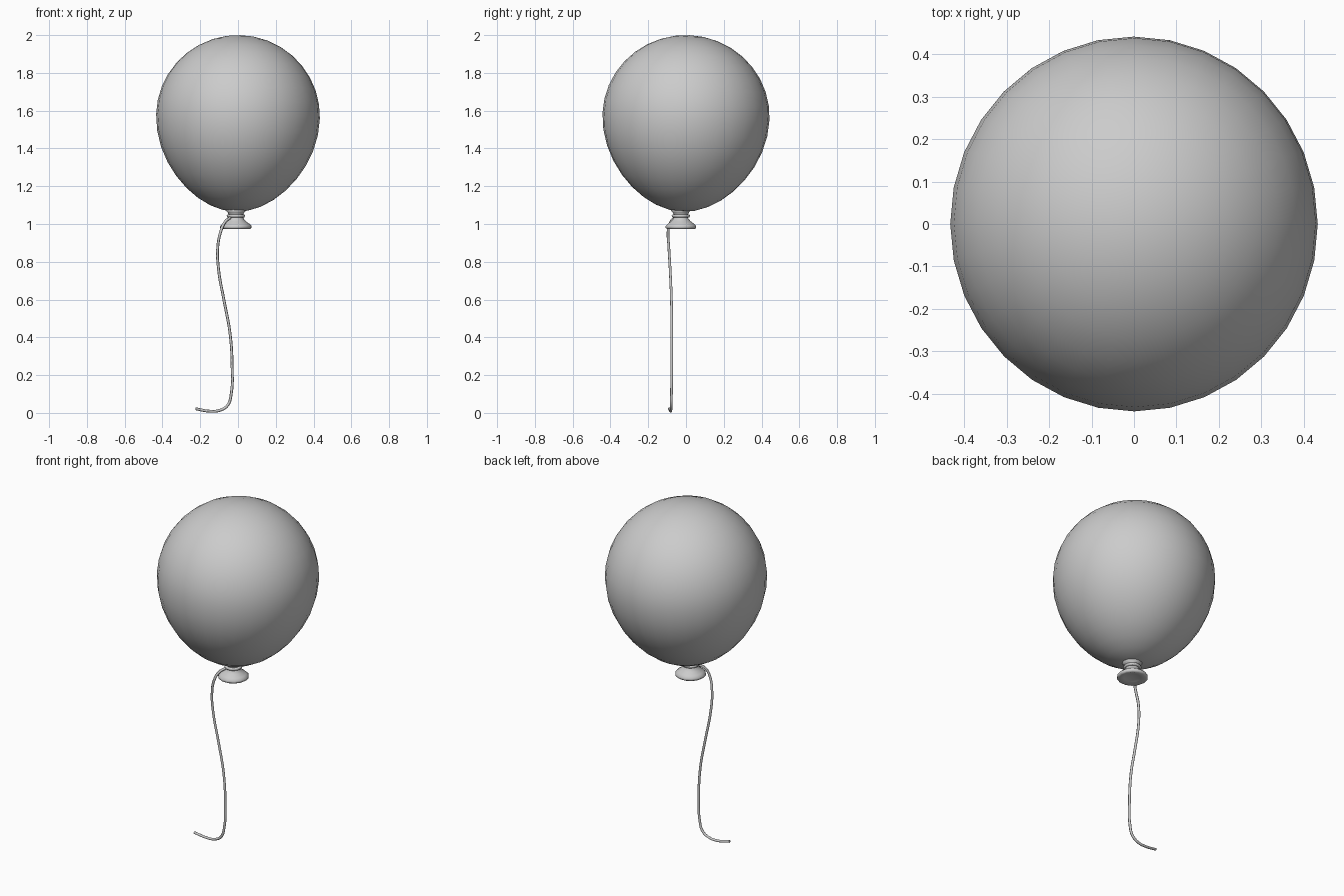
import bpy, math
from mathutils import Matrix, Vector

if "Cube" in bpy.data.objects:
    bpy.data.objects.remove(bpy.data.objects["Cube"])


def lathe(name, profile, sides, matrix):
    """Spin (radius, z) points around z; radius 0 becomes a single pole."""
    verts, faces, rings = [], [], []
    for r, z in profile:
        if r == 0:
            rings.append([len(verts)] * sides)
            verts.append(Vector((0, 0, z)))
        else:
            rings.append(list(range(len(verts), len(verts) + sides)))
            for i in range(sides):
                a = 2 * math.pi * i / sides
                verts.append(Vector((r * math.cos(a), r * math.sin(a), z)))
    for lo, hi in zip(rings, rings[1:]):
        for i in range(sides):
            j = (i + 1) % sides
            quad = [lo[i], lo[j], hi[j], hi[i]]
            faces.append(list(dict.fromkeys(quad)))
    mesh = bpy.data.meshes.new(name)
    mesh.from_pydata([matrix @ v for v in verts], [], faces)
    mesh.shade_smooth()
    obj = bpy.data.objects.new(name, mesh)
    bpy.context.collection.objects.link(obj)
    return obj


def tube(name, points, radius, cyclic=False):
    """Round smooth cord through the given points."""
    curve = bpy.data.curves.new(name, 'CURVE')
    curve.dimensions = '3D'
    curve.bevel_depth = radius
    curve.bevel_resolution = 1
    curve.resolution_u = 5
    curve.use_fill_caps = True
    spline = curve.splines.new('BEZIER')
    spline.bezier_points.add(len(points) - 1)
    spline.use_cyclic_u = cyclic
    for bp, p in zip(spline.bezier_points, points):
        bp.co = p
        bp.handle_left_type = bp.handle_right_type = 'AUTO'
    obj = bpy.data.objects.new(name, curve)
    bpy.context.collection.objects.link(obj)
    return obj


# Balloon body: egg profile, slightly tapered below, leaning a little
RINGS = 18
profile = []
for k in range(RINGS + 1):
    t = math.pi * (1 - k / RINGS)
    c = math.cos(t)
    r = 0.438 * math.sin(t) * (1 - 0.1 * c * c if c < 0 else 1)
    z = c * (0.505 if c < 0 else 0.43)
    profile.append((0 if k in (0, RINGS) else r, z))
lean = (Matrix.Translation((0, 0, 1.57))
        @ Matrix.Rotation(math.radians(1.5), 4, 'Y')
        @ Matrix.Rotation(math.radians(-2.5), 4, 'X')
        @ Matrix.Diagonal((0.99, 1.01, 1, 1)))
lathe("balloon_body", profile, 32, lean)

# Neck and flared lip below the body
neck = [(0, 0.988), (0.045, 0.981), (0.074, 0.973), (0.083, 0.979),
        (0.083, 0.99), (0.07, 1.002), (0.052, 1.015), (0.04, 1.03),
        (0.037, 1.045), (0.043, 1.06), (0.06, 1.078), (0, 1.09)]
lathe("neck_and_lip", neck, 14, Matrix.Translation((-0.011, -0.027, 0)))

# String wrapped around the neck
wrap = [(-0.011 + 0.04 * math.cos(a), -0.027 + 0.04 * math.sin(a), 1.043)
        for a in (i * math.pi / 4 for i in range(8))]
tube("string_wrap", wrap, 0.009, True)

# Hanging string with a curled end on the floor
path = [(-0.04, -0.055, 1.035), (-0.068, -0.08, 1.012), (-0.088, -0.094, 0.97),
        (-0.107, -0.091, 0.88), (-0.103, -0.084, 0.76), (-0.073, -0.077, 0.59),
        (-0.042, -0.075, 0.42), (-0.031, -0.075, 0.24), (-0.036, -0.077, 0.1),
        (-0.055, -0.078, 0.04), (-0.095, -0.08, 0.014), (-0.15, -0.081, 0.009),
        (-0.225, -0.088, 0.022)]
tube("string", path, 0.0075)
